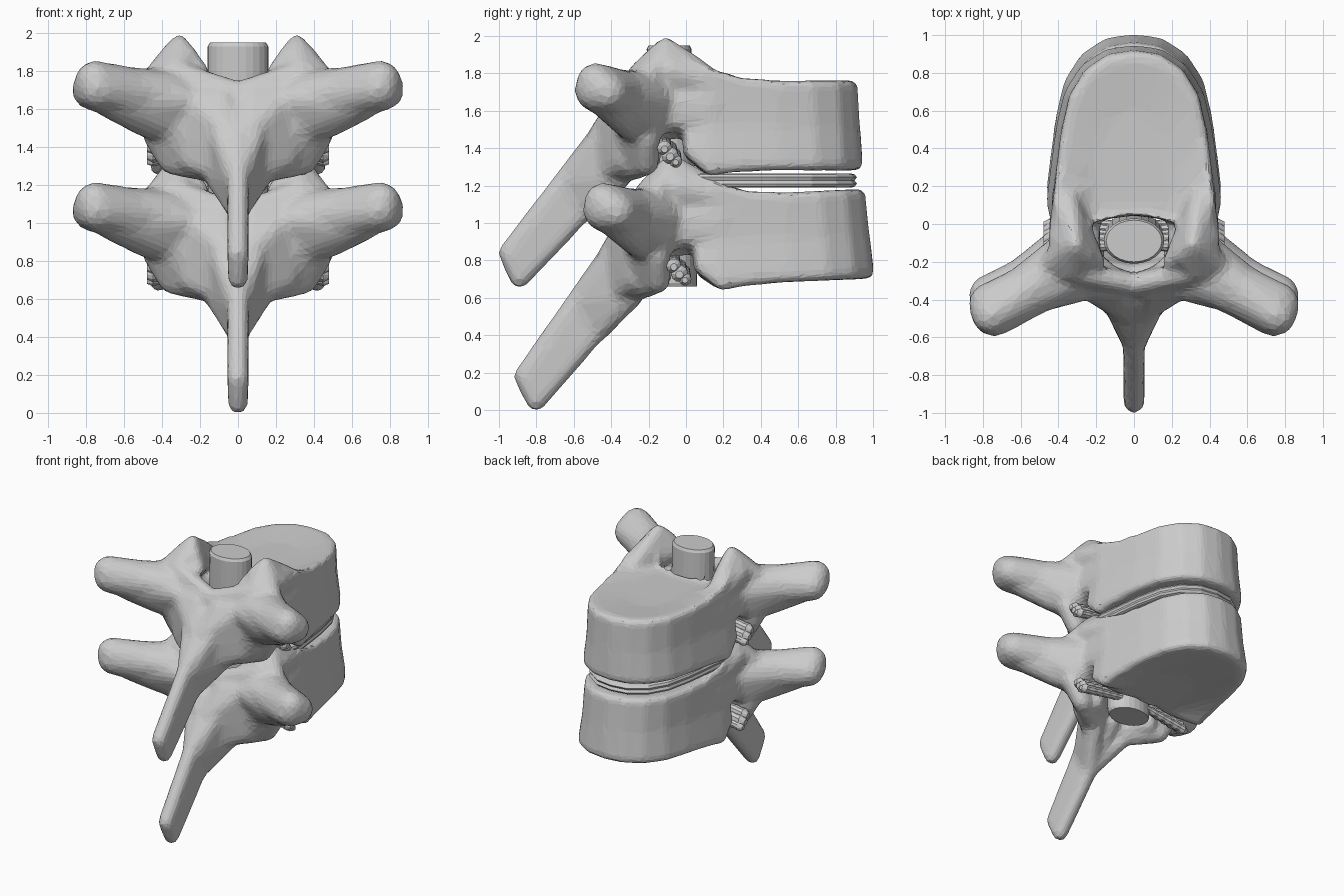
import bpy, bmesh, math
from mathutils import Matrix

if "Cube" in bpy.data.objects:
    bpy.data.objects.remove(bpy.data.objects["Cube"])


def finish(bm, name):
    bmesh.ops.recalc_face_normals(bm, faces=bm.faces)
    me = bpy.data.meshes.new(name)
    bm.to_mesh(me)
    bm.free()
    ob = bpy.data.objects.new(name, me)
    bpy.context.collection.objects.link(ob)
    return ob


def loft(bm, rings):
    # skin a list of closed rings and cap both ends
    vs = [[bm.verts.new(p) for p in r] for r in rings]
    n = len(vs[0])
    for a, b in zip(vs, vs[1:]):
        for i in range(n):
            bm.faces.new((a[i], a[(i + 1) % n], b[(i + 1) % n], b[i]))
    bm.faces.new(vs[0][::-1])
    bm.faces.new(vs[-1])


def blob(bm, balls, mirror=True):
    # convex hull around a set of balls (x, y, z, radius), on both sides
    for s in ((1, -1) if mirror else (1,)):
        part = bmesh.new()
        for x, y, z, r in balls:
            bmesh.ops.create_icosphere(part, subdivisions=2, radius=r,
                                       matrix=Matrix.Translation((s * x, y, z)))
        res = bmesh.ops.convex_hull(part, input=part.verts)
        junk = {g for g in res["geom_interior"] + res["geom_unused"]
                if isinstance(g, bmesh.types.BMVert)}
        bmesh.ops.delete(part, geom=list(junk), context='VERTS')
        bmesh.ops.recalc_face_normals(part, faces=part.faces)
        tmp = bpy.data.meshes.new("tmp")
        part.to_mesh(tmp)
        part.free()
        bm.from_mesh(tmp)
        bpy.data.meshes.remove(tmp)


HALF = [(0.14, 0.925), (0.265, 0.84), (0.35, 0.70), (0.395, 0.5), (0.42, 0.3),
        (0.44, 0.12), (0.42, 0.0), (0.3, -0.02), (0.15, 0.025)]


def outline(z, sx, sy, lift=0.0, kink=0.0):
    # body section scaled from the rear edge; lift raises the rear sides, kink the rear corners
    pts = [(0, 0.945)] + HALF + [(0, 0.045)] + [(-x, y) for x, y in HALF[::-1]]
    return [(x * sx, 0.07 + (y - 0.07) * sy,
             z + lift * max(0, (0.42 - y) / 0.4) ** 1.5 * abs(x) / .43 + kink * (y < .03))
            for x, y in pts]


# ---- upper vertebra, all pieces fused by a voxel remesh
bm = bmesh.new()
loft(bm, [outline(1.31, .5, .5), outline(1.278, .97, .96, -.045, .12), outline(1.285, 1.03, .985, -.045, .12),
          outline(1.31, 1.06, 1.005, -.03, .11), outline(1.40, 1.03, .995, 0, .06), outline(1.52, .99, .985),
          outline(1.66, .98, .975, .06), outline(1.745, .98, .97, .12), outline(1.765, .96, .955, .12),
          outline(1.765, .91, .93, .10), outline(1.74, .5, .6)])
# pedicle
blob(bm, [(.36, .15, 1.64, .08), (.36, .1, 1.56, .08), (.33, -.15, 1.64, .11), (.34, -.1, 1.58, .1)])
# canal walls
blob(bm, [(.24, .05, 1.6, .06), (.235, -.18, 1.64, .06), (.24, .05, 1.5, .05), (.235, -.18, 1.5, .06),
          (.33, -.05, 1.6, .08)])
blob(bm, [(.24, -.18, 1.6, .06), (.24, -.19, 1.34, .06), (.14, -.27, 1.6, .06), (.14, -.28, 1.34, .06)])
# superior process, sloping down to the body rim
blob(bm, [(.31, -.11, 1.96, .04), (.34, .05, 1.82, .07), (.36, .15, 1.74, .07),
          (.33, -.18, 1.76, .1), (.41, -.08, 1.82, .05), (.20, -.20, 1.80, .05)])
blob(bm, [(.31, -.11, 1.96, .04), (.25, -.17, 1.89, .04), (.37, -.1, 1.89, .04), (.33, -.24, 1.80, .07),
          (.44, -.22, 1.76, .07)])
# transverse process
blob(bm, [(.36, -.2, 1.66, .15), (.38, -.23, 1.55, .14), (.36, -.28, 1.66, .14), (.58, -.365, 1.685, .14)])
blob(bm, [(.56, -.355, 1.68, .145), (.755, -.485, 1.755, .105), (.77, -.42, 1.70, .11), (.74, -.48, 1.71, .12)])
blob(bm, [(.38, -.26, 1.55, .13), (.49, -.31, 1.53, .08), (.66, -.41, 1.64, .1), (.3, -.33, 1.65, .09)])
# lamina and inferior process
blob(bm, [(0, -.32, 1.69, .06), (.30, -.26, 1.79, .06), (.43, -.28, 1.6, .08), (.43, -.21, 1.45, .07),
          (.35, -.21, 1.32, .07), (.2, -.30, 1.28, .06), (0, -.38, 1.3, .06)])
# spinous process and its flares
blob(bm, [(0, -.38, 1.58, .06), (0, -.30, 1.33, .06), (0, -.95, .84, .058), (0, -.89, .70, .055)], False)
blob(bm, [(.26, -.33, 1.66, .06), (.26, -.32, 1.33, .06), (.05, -.46, 1.48, .06), (.05, -.44, 1.25, .06),
          (.08, -.35, 1.65, .06)])
blob(bm, [(.11, -.41, 1.52, .06), (.12, -.35, 1.24, .06), (0, -.64, 1.22, .06), (0, -.55, 1.06, .06)])

src = finish(bm, "upper_vertebra")
m = src.modifiers.new("fuse", 'REMESH')
m.mode = 'VOXEL'
m.voxel_size = 0.017
m = src.modifiers.new("soften", 'SMOOTH')
m.factor = 0.5
m.iterations = 20
m = src.modifiers.new("reduce", 'DECIMATE')
m.ratio = 0.1
dg = bpy.context.evaluated_depsgraph_get()
mesh = bpy.data.meshes.new_from_object(src.evaluated_get(dg))
src.modifiers.clear()
src.data = mesh

# ---- lower vertebra: same bone, lowered and tilted
low = src.copy()
low.data = mesh.copy()
low.name = "lower_vertebra"
bpy.context.collection.objects.link(low)
MOVE = (Matrix.Translation((0, -.435, 1.04)) @ Matrix.Rotation(math.radians(2.5), 4, 'X')
        @ Matrix.Translation((0, .48, -1.68)))
low.data.transform(MOVE)

# ---- disc with a grooved rim
bm = bmesh.new()
loft(bm, [outline(z, s - .03, s) for z, s in
          ((1.19, .93), (1.195, .95), (1.21, .965), (1.228, .95), (1.245, .965), (1.26, .95), (1.265, .93))])
finish(bm, "disc")

# ---- spinal cord
bm = bmesh.new()
cord = []
for y, z, s in ((-.055, .66, .94), (-.06, .68, 1), (-.09, 1.93, 1), (-.09, 1.95, .92)):
    cord.append([(.16 * s * math.cos(a), y + .12 * s * math.sin(a), z)
                 for a in (i * math.tau / 24 for i in range(24))])
loft(bm, cord)
finish(bm, "spinal_cord")

# ---- ridged nerve roots leaving between the bones
for level, dy, z0 in (("upper", -.085, 1.365), ("lower", -.035, .735)):
    bm = bmesh.new()
    for s in (1, -1):
        for oy, oz, r in ((-.03, .03, .035), (.0, -.01, .04), (.03, -.04, .03)):
            rings = []
            for k in range(13):
                t = k / 12
                x = .08 + .40 * t
                rad = r * (.75 + .3 * t + (.12 if k % 2 else 0)) * (.5 if k == 12 else 1)
                rings.append([(s * x, dy + oy + rad * math.cos(a),
                               z0 + oz + .06 * (1 - t) + rad * math.sin(a))
                              for a in (i * math.tau / 10 for i in range(10))])
            loft(bm, rings)
    finish(bm, level + "_nerve_roots")
